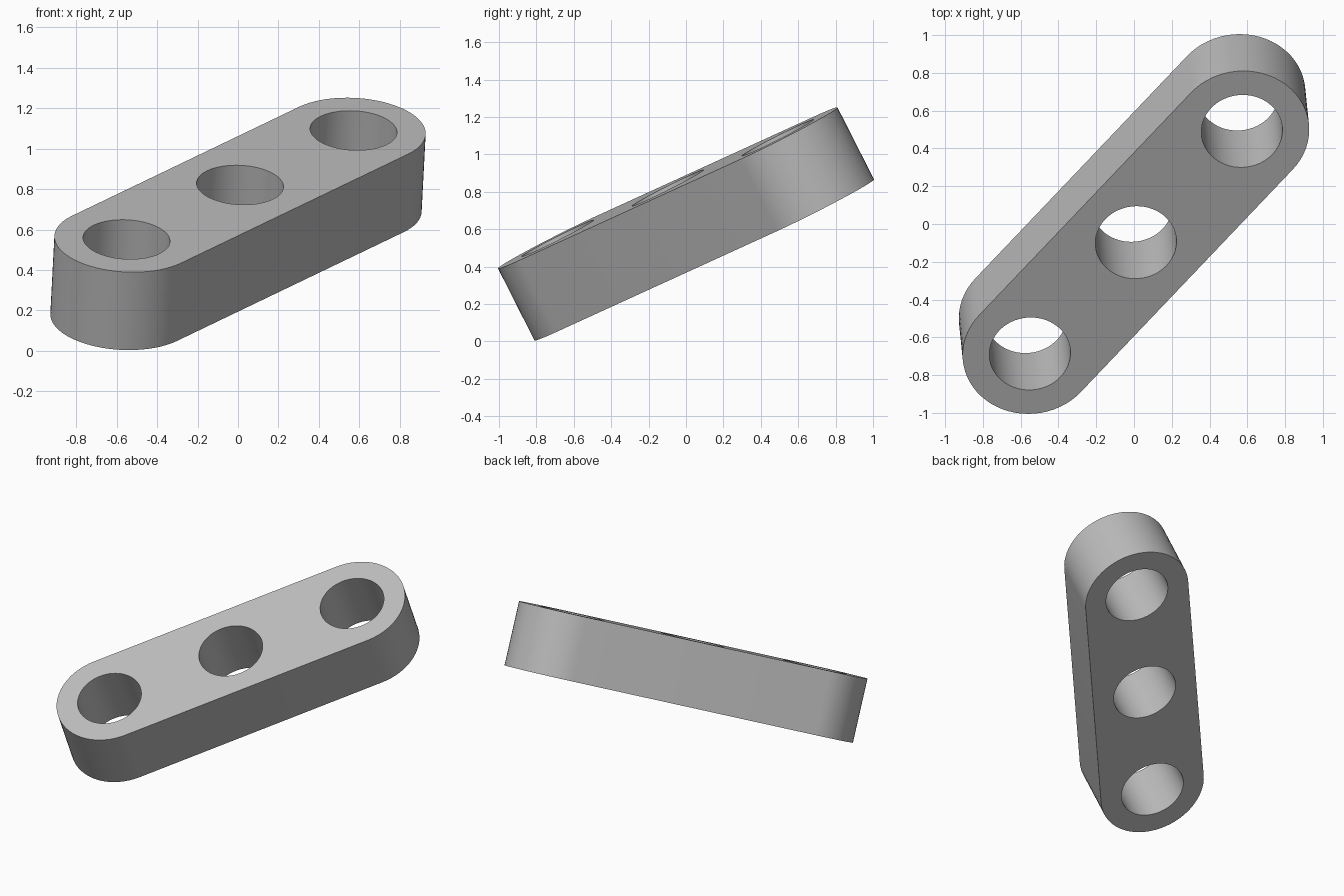
import bpy, bmesh, math
from mathutils import Vector, Matrix

if "Cube" in bpy.data.objects:
    bpy.data.objects.remove(bpy.data.objects["Cube"])

HALF_SPAN, END_R, HOLE_R, THICK, SEG = 0.857, 0.357, 0.215, 0.432, 64

mat = bpy.data.materials.new("plain grey")
mat.use_nodes = True
grey = (0.5, 0.5, 0.5, 1)
mat.diffuse_color = grey
mat.node_tree.nodes["Principled BSDF"].inputs["Base Color"].default_value = grey


def arc(cx, r, start, sweep, n):
    return [(cx + r * math.cos(start + sweep * i / n), r * math.sin(start + sweep * i / n))
            for i in range(n + 1)]


# Flat profile: rounded bar outline with three round holes
curve = bpy.data.curves.new("link_bar", "CURVE")
curve.dimensions = "2D"
curve.fill_mode = "BOTH"
curve.extrude = THICK / 2
quarter = math.pi / 2
loops = [arc(HALF_SPAN, END_R, -quarter, math.pi, SEG // 2)
         + arc(-HALF_SPAN, END_R, quarter, math.pi, SEG // 2)]
loops += [arc(cx, HOLE_R, 0, 2 * math.pi, SEG)[:-1] for cx in (-HALF_SPAN, 0, HALF_SPAN)]
for pts in loops:
    spline = curve.splines.new("POLY")
    spline.points.add(len(pts) - 1)
    for p, (x, y) in zip(spline.points, pts):
        p.co = (x, y, 0, 1)
    spline.use_cyclic_u = True

# Turn the extruded profile into a clean mesh
temp = bpy.data.objects.new("profile", curve)
bpy.context.collection.objects.link(temp)
bpy.context.view_layer.update()
mesh = bpy.data.meshes.new_from_object(temp.evaluated_get(bpy.context.evaluated_depsgraph_get()))
bpy.data.objects.remove(temp)
bm = bmesh.new()
bm.from_mesh(mesh)
bmesh.ops.remove_doubles(bm, verts=bm.verts, dist=0.0005)
bmesh.ops.recalc_face_normals(bm, faces=bm.faces)
bm.to_mesh(mesh)
bm.free()
mesh.materials.clear()
mesh.materials.append(mat)

# Tilt the bar: long axis rises to the back left, holes lean forward
normal = Vector((0.02, -0.195, 0.385)).normalized()
along = Vector((1.123, 1.173, 0.55))
along = (along - normal * along.dot(normal)).normalized()
across = normal.cross(along)
bar = bpy.data.objects.new("link_bar", mesh)
bpy.context.collection.objects.link(bar)
rot = Matrix((along, across, normal)).transposed().to_4x4()
bar.matrix_world = Matrix.Translation((0, 0, 0.628)) @ rot

bpy.ops.object.select_all(action="DESELECT")
bar.select_set(True)
bpy.context.view_layer.objects.active = bar
bpy.ops.object.shade_smooth_by_angle(angle=math.radians(30))
